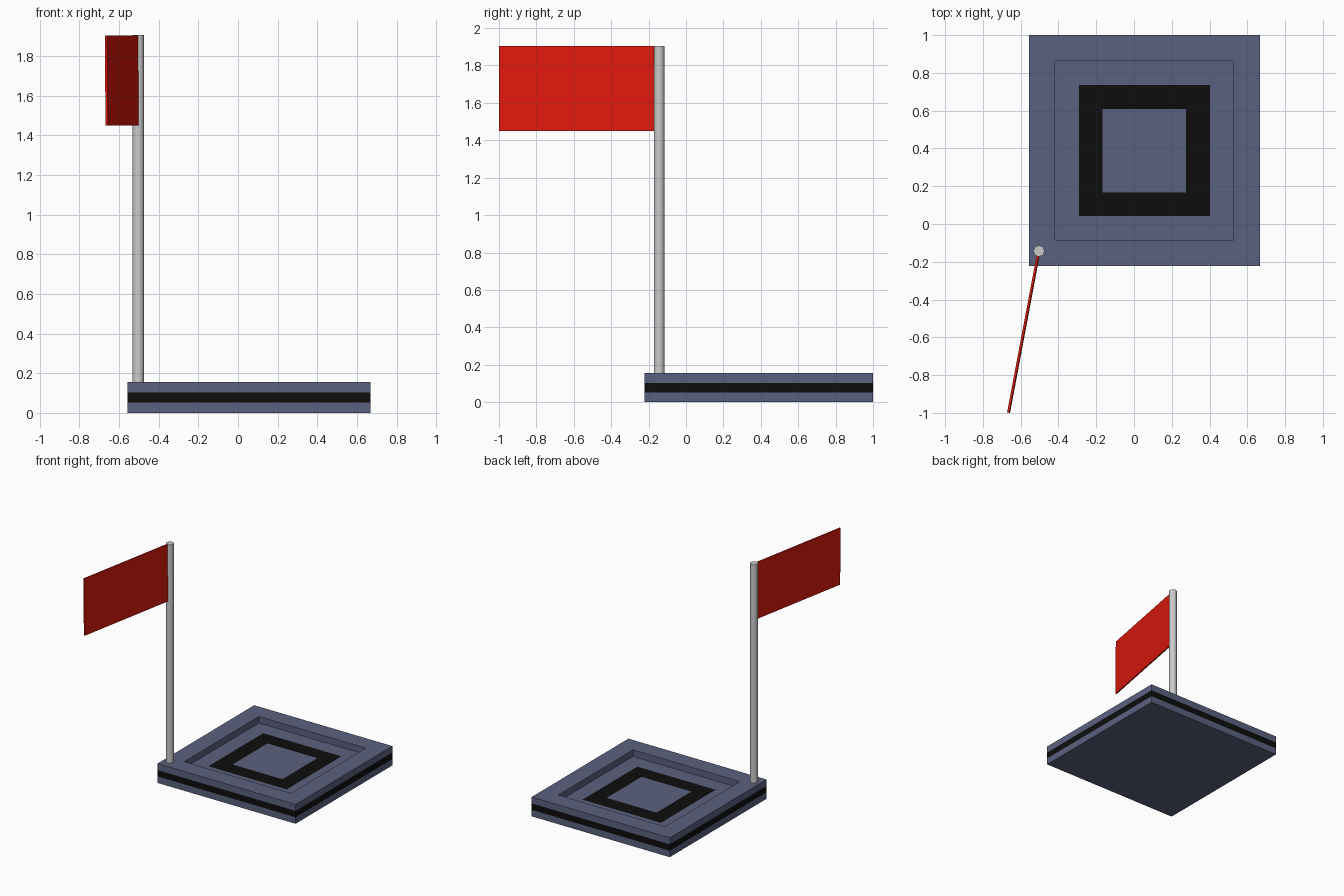
import bpy, bmesh, math
from mathutils import Vector

if "Cube" in bpy.data.objects:
    bpy.data.objects.remove(bpy.data.objects["Cube"])


def material(name, color):
    m = bpy.data.materials.new(name)
    m.diffuse_color = (*color, 1)
    m.use_nodes = True
    m.node_tree.nodes["Principled BSDF"].inputs["Base Color"].default_value = m.diffuse_color
    return m


def finish(name, bm, mats=()):
    bmesh.ops.recalc_face_normals(bm, faces=bm.faces)
    me = bpy.data.meshes.new(name)
    bm.to_mesh(me)
    bm.free()
    for m in mats:
        me.materials.append(m)
    ob = bpy.data.objects.new(name, me)
    bpy.context.collection.objects.link(ob)
    return ob


slate = material("slate", (0.105, 0.12, 0.215))
black = material("black", (0.004, 0.004, 0.004))
red = material("red", (0.76, 0.01, 0.004))

# Base: square loops from the underside up the walls and into the recess
# each entry: half size, height, material of the band leading to it
cx, cy = 0.055, 0.389
profile = [(0.612, 0.0, 0), (0.612, 0.052, 0), (0.612, 0.103, 1), (0.612, 0.155, 0),
           (0.473, 0.155, 0), (0.473, 0.103, 0), (0.347, 0.103, 0), (0.221, 0.103, 1)]
bm = bmesh.new()
loops = []
for h, z, _ in profile:
    loops.append([bm.verts.new((cx + sx * h, cy + sy * h, z))
                  for sx, sy in ((-1, -1), (1, -1), (1, 1), (-1, 1))])
for a, b, (_, _, mat) in zip(loops, loops[1:], profile[1:]):
    for i in range(4):
        j = (i + 1) % 4
        bm.faces.new((a[i], a[j], b[j], b[i])).material_index = mat
bm.faces.new(loops[0][::-1])
bm.faces.new(loops[-1])
finish("base", bm, (slate, black))

# Pole
px, py, top = -0.503, -0.143, 1.905
bpy.ops.mesh.primitive_cylinder_add(vertices=16, radius=0.029, depth=top - 0.15,
                                    location=(px, py, (top + 0.15) / 2))
pole = bpy.context.object
pole.name = "pole"
bpy.ops.object.shade_smooth_by_angle(angle=math.radians(30))

# Flag: thin panel swung out from the pole, leaning very slightly
start, end = Vector((px - 0.004, py - 0.02, 0)), Vector((-0.664, -0.999, 0))
along = (end - start).normalized()
side = Vector((-along.y, along.x, 0)) * 0.006
bm = bmesh.new()
bmesh.ops.create_cube(bm, size=1)
for v in bm.verts:
    p = (end if v.co.x > 0 else start) + side * (1 if v.co.y > 0 else -1)
    p.x += -0.002 if v.co.z > 0 else 0.002
    p.z = top - 0.001 if v.co.z > 0 else 1.45
    v.co = p
finish("flag", bm, (red,))
